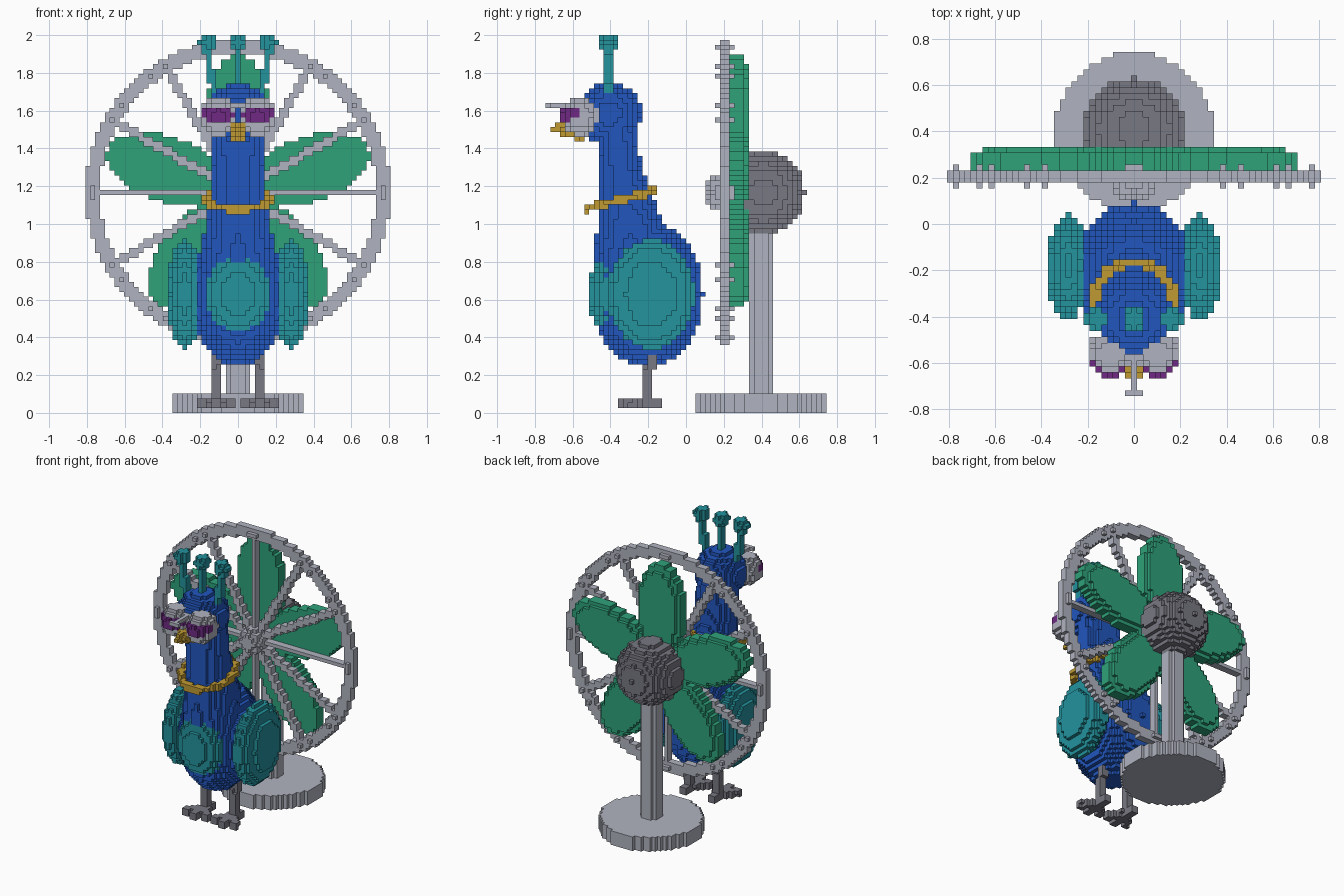
import bpy
import math
from mathutils import Vector

if "Cube" in bpy.data.objects:
    bpy.data.objects.remove(bpy.data.objects["Cube"])

H = 2 / 78            # block size
HUB_Z = 45.5 * H      # height of the fan axle


def material(name, r, g, b):
    col = [((c / 255 + 0.055) / 1.055) ** 2.4 for c in (r, g, b)] + [1]
    m = bpy.data.materials.new(name)
    m.use_nodes = True
    m.diffuse_color = col
    m.node_tree.nodes["Principled BSDF"].inputs["Base Color"].default_value = col
    return m


BLUE = material("royal blue", 34, 86, 190)
TEAL = material("teal", 35, 147, 158)
GREEN = material("feather green", 46, 162, 122)
GOLD = material("gold", 192, 154, 50)
SILVER = material("light grey", 176, 180, 192)
GREY = material("dark grey", 120, 120, 131)
PURPLE = material("purple", 112, 42, 132)
INDIGO = material("indigo", 44, 42, 142)

taken = {}            # cell -> material, the first part to claim a cell keeps it
parts = {}            # part name -> its cells


def part(name, mat, inside, lo=(-.85, -.77, 0), hi=(.85, .77, 2)):
    """Fill every free block whose centre passes the test; mat may be a rule."""
    cells = parts.setdefault(name, [])
    for i in range(math.floor(lo[0] / H), math.ceil(hi[0] / H) + 1):
        for j in range(math.floor(lo[1] / H) - 1, math.ceil(hi[1] / H) + 1):
            for k in range(max(0, math.floor(lo[2] / H) - 1), min(78, math.ceil(hi[2] / H) + 1)):
                c = (i, j, k)
                p = Vector((i * H, (j + .5) * H, (k + .5) * H))
                if c not in taken and inside(p):
                    taken[c] = mat(p) if callable(mat) else mat
                    cells.append(c)


def ellipsoid(name, mat, centre, radii):
    c, r = Vector(centre), Vector(radii)
    part(name, mat, lambda p: sum(((p[n] - c[n]) / r[n]) ** 2 for n in range(3)) <= 1.0001, c - r, c + r)


def box(name, mat, lo, hi):
    part(name, mat, lambda p: all(lo[n] <= p[n] <= hi[n] for n in range(3)), lo, hi)


def rod(name, mat, a, b, r0, r1=None):
    """Round-ended rod from a to b, optionally tapered."""
    a, b = Vector(a), Vector(b)
    r1 = r0 if r1 is None else r1
    d = b - a

    def inside(p):
        t = max(0, min(1, (p - a).dot(d) / d.length_squared))
        return (p - a - d * t).length <= r0 + (r1 - r0) * t
    m = max(r0, r1)
    part(name, mat, inside, [min(a[n], b[n]) - m for n in range(3)], [max(a[n], b[n]) + m for n in range(3)])


# ---- Fan stand, motor and guard ----
def upright(name, r, z0, z1):
    cy = 15.5 * H
    part(name, SILVER, lambda p: math.hypot(p.x, p.y - cy) <= r and z0 <= p.z <= z1,
         (-r, cy - r, z0), (r, cy + r, z1))


upright("stand_base", 13.4 * H, 0, 4 * H)
ellipsoid("guard_hub", SILVER, (0, 7.5 * H, HUB_Z), (.092, .096, .092))
part("guard_rim", SILVER,
     lambda p: math.hypot(math.hypot(p.x, p.z - HUB_Z) - 30 * H, p.y - 8 * H) <= 1.5001 * H,
     (-.85, .13, .3), (.85, .27, 2))
for n in range(12):
    a = math.radians(30 * n)
    rod("guard_spoke_%d" % (n + 1), SILVER, (0, 8 * H, HUB_Z),
        (.75 * math.cos(a), 8 * H, HUB_Z + .75 * math.sin(a)), H)

# ---- Five feather blades with an eye spot on each ----
for n in range(5):
    a = math.radians(90 + 72 * n)

    def blade_uv(p, a=a):
        x, z = p.x, p.z - HUB_Z
        return x * math.cos(a) + z * math.sin(a), z * math.cos(a) - x * math.sin(a)

    def blade(p):
        u, v = blade_uv(p)
        limit = 1 if p.y < 12 * H else .74
        return ((u - .403) / .325) ** 2 + (v / .173) ** 2 <= limit

    def spot(p):
        u, v = blade_uv(p)
        return ((u - .543) / .118) ** 2 + (v / .106) ** 2 <= 1

    def spot_colour(p):
        u, v = blade_uv(p)
        return INDIGO if ((u - .543) / .066) ** 2 + (v / .054) ** 2 <= 1 else GOLD

    part("feather_%d" % (n + 1), GREEN, blade, (-.8, 10.6 * H, .4), (.8, 11.9 * H, 1.95))
    part("feather_eye_%d" % (n + 1), spot_colour,
         lambda p: 9 * H < p.y < 10 * H and spot(p), (-.75, 9 * H, .5), (.75, 10 * H, 1.9))
ellipsoid("motor", GREY, (0, 16 * H, HUB_Z), (8.5 * H,) * 3)
upright("stand_pole", 2.5 * H, 4 * H, 1.1)

# ---- Face: beak, nose bar and eyes with purple lenses ----
rod("beak", GOLD, (0, -.56, 1.495), (0, -.695, 1.505), .055, .02)
box("nose_bar", SILVER, (-.01, -29 * H, 1.605), (.01, -.55, 1.645))
box("nose_bar_tip", SILVER, (-.03, -29 * H, 1.605), (.03, -28 * H, 1.645))


def eye_colour(p):
    d = ((abs(p.x) - .11) / .085) ** 2 + ((p.z - 1.58) / .048) ** 2
    return PURPLE if d <= 1 and p.y < -.575 else SILVER


for side, s in (("left", 1), ("right", -1)):
    ellipsoid(side + "_eye", eye_colour, (s * .103, -.562, 1.57), (.1, .098, .105))

# ---- Collar: a ring tipped down at the front ----
steps = 24
for n in range(steps):
    p0, p1 = [(.178 * math.cos(t), -.345 + .178 * math.sin(t), 1.13 + .048 * math.sin(t))
              for t in (2 * math.pi * n / steps, 2 * math.pi * (n + 1) / steps)]
    rod("collar", GOLD, p0, p1, .023)

# ---- Bird: breast plate, wings, body, neck, head ----
ellipsoid("breast", TEAL, (0, -.415, 24.5 * H), (.172, .102, .215))
for side, s in (("left", 1), ("right", -1)):
    ellipsoid(side + "_wing", TEAL, (s * .285, -.185, 24.5 * H), (.092, .228, .288))
ellipsoid("body", BLUE, (0, -8 * H, 24.5 * H), (9.9 * H, 11.5 * H, 15 * H))

# height, centre y, half depth, half width
NECK = [(.80, -.28, .20, .20), (1.05, -.305, .165, .165), (1.15, -.32, .148, .148),
        (1.30, -.35, .115, .14), (1.45, -.365, .105, .14), (1.58, -.38, .12, .14)]


def neck(p):
    for a, b in zip(NECK, NECK[1:]):
        if a[0] <= p.z < b[0]:
            t = (p.z - a[0]) / (b[0] - a[0])
            cy, ry, rx = [a[n] + (b[n] - a[n]) * t for n in (1, 2, 3)]
            return ((p.y - cy) / ry) ** 2 + (p.x / rx) ** 2 <= 1
    return False


part("neck", BLUE, neck, (-.22, -.52, .8), (.22, -.05, 1.58))
ellipsoid("head", BLUE, (0, -.405, 1.583), (.166, .17, .166))

# ---- Crest: three stalks with round tips ----
for n, s in enumerate((-1, 0, 1)):
    ellipsoid("crest_tip_%d" % (n + 1), TEAL, (s * .164, -16 * H, 76.5 * H), (.05, .05, .045))
    rod("crest_stalk_%d" % (n + 1), TEAL, (s * .125, -16 * H, 1.68), (s * .164, -16 * H, 1.93), .0235)

# ---- Legs and toes ----
for side, s in (("left", 1), ("right", -1)):
    x = s * .115
    rod(side + "_leg", GREY, (x, -.185, .34), (x, -.205, .06), .029)
    for tx, ty in ((0, -.345), (.078, -.31), (-.078, -.31), (0, -.145)):
        rod(side + "_foot", GREY, (x, -.205, .055), (x + tx, ty, .055), .025)

# ---- Turn the blocks of each part into a mesh of outer faces ----
SIDES = [((1, 0, 0), ((1, 0, 0), (1, 1, 0), (1, 1, 1), (1, 0, 1))),
         ((-1, 0, 0), ((0, 0, 0), (0, 0, 1), (0, 1, 1), (0, 1, 0))),
         ((0, 1, 0), ((0, 1, 0), (0, 1, 1), (1, 1, 1), (1, 1, 0))),
         ((0, -1, 0), ((0, 0, 0), (1, 0, 0), (1, 0, 1), (0, 0, 1))),
         ((0, 0, 1), ((0, 0, 1), (1, 0, 1), (1, 1, 1), (0, 1, 1))),
         ((0, 0, -1), ((0, 0, 0), (0, 1, 0), (1, 1, 0), (1, 0, 0)))]

for name, cells in parts.items():
    verts, faces, face_mats, mats = {}, [], [], []
    for c in cells:
        mat = taken[c]
        if mat not in mats:
            mats.append(mat)
        for step, corners in SIDES:
            if tuple(c[n] + step[n] for n in range(3)) in taken:
                continue
            keys = [tuple(c[n] + q[n] for n in range(3)) for q in corners]
            faces.append([verts.setdefault(key, len(verts)) for key in keys])
            face_mats.append(mats.index(mat))
    if not faces:
        continue
    mesh = bpy.data.meshes.new(name)
    mesh.from_pydata([((i - .5) * H, j * H, k * H) for i, j, k in verts], [], faces)
    for m in mats:
        mesh.materials.append(m)
    mesh.polygons.foreach_set("material_index", face_mats)
    mesh.update()
    bpy.context.collection.objects.link(bpy.data.objects.new(name, mesh))
